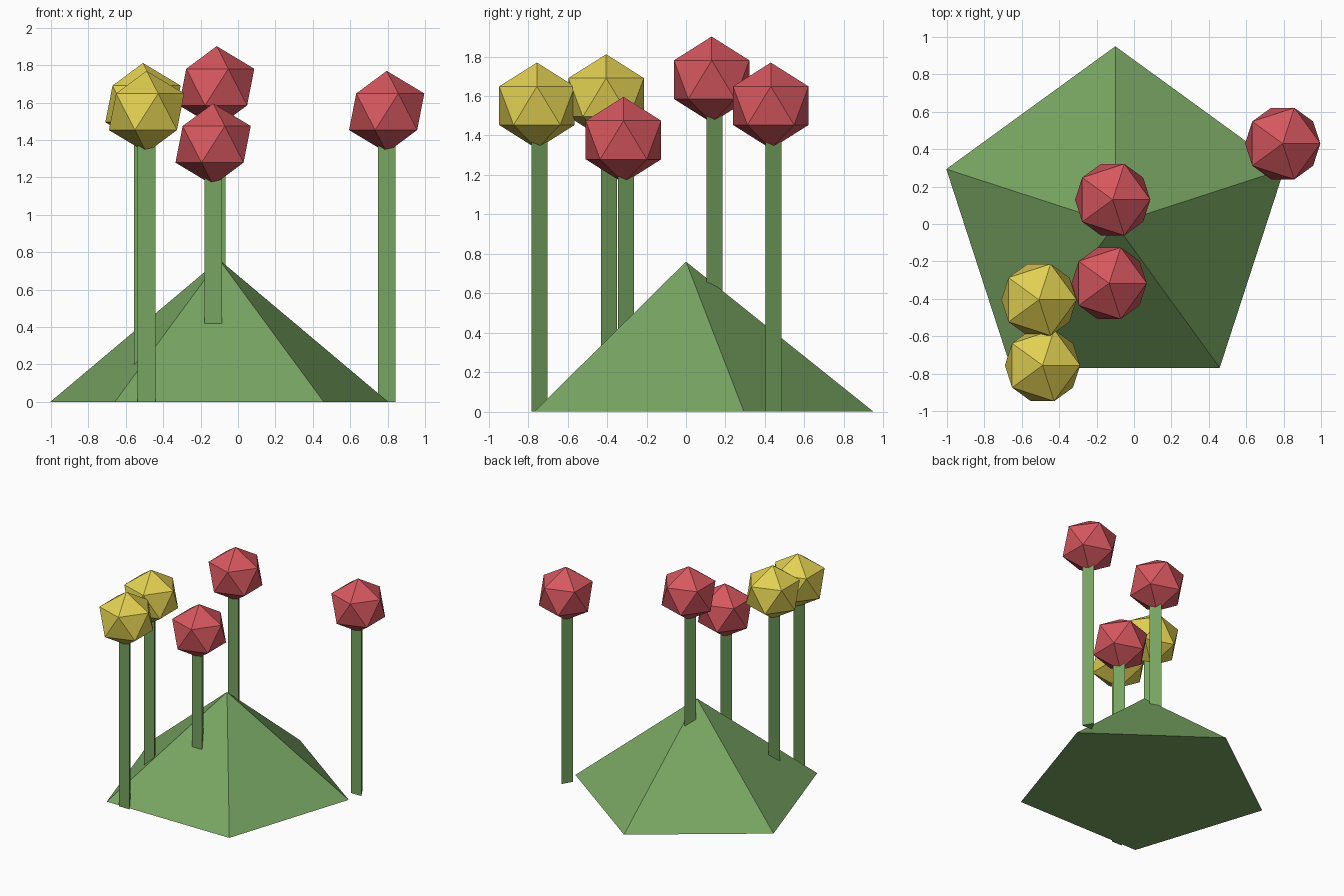
import bpy

if "Cube" in bpy.data.objects:
    bpy.data.objects.remove(bpy.data.objects["Cube"])


def material(name, rgb):
    m = bpy.data.materials.new(name)
    m.diffuse_color = (*[(c / 255 / 12.92) if c < 11 else ((c / 255 + 0.055) / 1.055) ** 2.4 for c in rgb], 1)
    m.use_nodes = True
    m.node_tree.nodes["Principled BSDF"].inputs["Base Color"].default_value = m.diffuse_color
    return m


GREEN = material("leaf green", (120, 165, 98))
RED = material("berry red", (214, 87, 95))
YELLOW = material("flower yellow", (226, 208, 82))


def finish(name, mat):
    ob = bpy.context.object
    ob.name = name
    ob.data.materials.append(mat)
    return ob


# Five-sided mound, one corner towards the back
bpy.ops.mesh.primitive_cone_add(vertices=5, radius1=0.95, radius2=0, depth=0.76,
                                location=(-0.1, 0, 0.38))
finish("mound", GREEN)

# Flowers: x, y, height of the head centre, colour
flowers = [
    ("right", 0.795, 0.43, 1.551, RED),
    ("back", -0.114, 0.13, 1.683, RED),
    ("middle", -0.133, -0.317, 1.377, RED),
    ("left", -0.508, -0.405, 1.593, YELLOW),
    ("front", -0.489, -0.756, 1.551, YELLOW),
]
for name, x, y, z, mat in flowers:
    # Three-sided stem running from the ground into the head
    bpy.ops.mesh.primitive_cylinder_add(vertices=3, radius=0.0545, depth=z,
                                        location=(x, y, z / 2))
    finish(name + "_stem", GREEN)
    # Twenty-sided head
    bpy.ops.mesh.primitive_ico_sphere_add(subdivisions=1, radius=0.225, location=(x, y, z))
    finish(name + "_flower_head", mat).scale.z = 0.972
